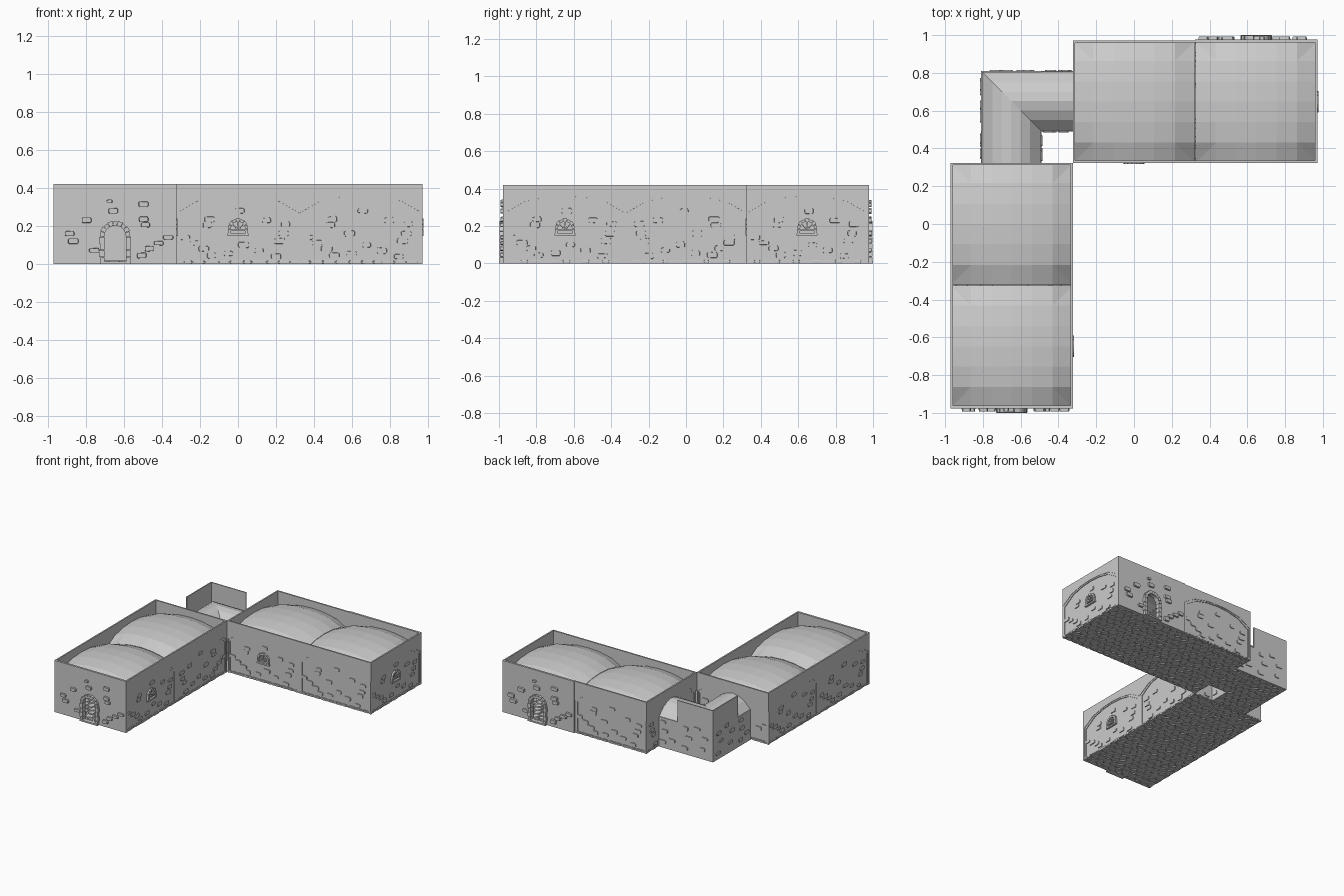
import bpy, bmesh, math, random
from mathutils import Vector, Matrix, noise

if "Cube" in bpy.data.objects:
    bpy.data.objects.remove(bpy.data.objects["Cube"])

random.seed(4)
BAY, H = 0.647, 0.42
h = BAY / 2
RISE = [0, .062, .085, .092, .085, .062, 0]      # faceted arch profile
U = [-1, -.67, -.33, 0, .33, .67, 1]
OUTER = [(u * h, .268 + r) for u, r in zip(U, RISE)]
INNER = [(u * (h - .024), .258 + r) for u, r in zip(U, RISE)]
COR = [(0, .24), (.06, .30), (.11, .325), (.16, .335), (.21, .325), (.26, .30), (.32, .24)]
STONES = [(-.24, .16), (-.22, .12), (-.15, .23), (-.11, .07), (-.03, .33), (-.01, .28),
          (.15, .315), (.15, .235), (.16, .205), (.28, .14), (.23, .11), (.18, .08), (.14, .045)]
EXTRA = [(-.03, .1), (-.2, .04), (.05, .055), (-.25, .21), (.06, .16)]


def finish(name, bm):
    bmesh.ops.recalc_face_normals(bm, faces=bm.faces)
    me = bpy.data.meshes.new(name)
    bm.to_mesh(me)
    bm.free()
    ob = bpy.data.objects.new(name, me)
    bpy.context.collection.objects.link(ob)
    return ob


def prism(bm, pts, n0, n1, M, taper=1.0):
    """Wall-plane polygon (u, z) extruded from depth n0 to n1 (outward positive)."""
    cu = sum(p[0] for p in pts) / len(pts)
    cz = sum(p[1] for p in pts) / len(pts)
    a = [bm.verts.new(M @ Vector((u, -n0, z))) for u, z in pts]
    b = [bm.verts.new(M @ Vector((cu + (u - cu) * taper, -n1, cz + (z - cz) * taper))) for u, z in pts]
    bm.faces.new(a[::-1])
    bm.faces.new(b)
    for i in range(len(pts)):
        j = (i + 1) % len(pts)
        bm.faces.new((a[i], a[j], b[j], b[i]))


def rect(u0, u1, z0, z1):
    return [(u0, z0), (u1, z0), (u1, z1), (u0, z1)]


def sector(cz, r0, r1, a0, a1):
    return [(r * math.cos(a), cz + r * math.sin(a)) for r, a in ((r0, a0), (r1, a0), (r1, a1), (r0, a1))]


def place(x, y, deg):
    return Matrix.Translation((x, y, 0)) @ Matrix.Rotation(math.radians(deg), 4, 'Z')


def stones(name, spots, n0, n1, M):
    # rough chipped blocks with clipped corners
    bm = bmesh.new()
    for u, z in spots:
        w, t = random.uniform(.024, .032), random.uniform(.012, .017)
        if z > .325:
            w, t = .016, .01
        c = .006
        pts = [(-w + c, -t), (w - c, -t), (w, -t + c), (w, t - c), (w - c, t), (-w + c, t), (-w, t - c), (-w, -t + c)]
        prism(bm, [(u + a, z + b + random.uniform(-.002, .002)) for a, b in pts], n0, n1, M, .88)
    finish(name, bm)


def arch_blocks(bm, cz, r0, r1, n, n0, n1, M):
    for i in range(n):
        g = .03
        prism(bm, sector(cz, r0, r1 + .003 * (i % 2), math.pi * (i + g) / n, math.pi * (i + 1 - g) / n), n0, n1, M)


def arched_bay(x, y, deg, window=False, passage=False):
    M = place(x, y, deg)
    bm = bmesh.new()
    prism(bm, OUTER + [(h, H), (-h, H)], -.012, 0, M)
    hi = h - .024
    prism(bm, [(-h, 0)] + OUTER + [(h, 0), (hi, 0)] + INNER[::-1] + [(-hi, 0)], -.012, -.003, M)
    notch = []
    if passage:
        notch = [(.15, 0)] + [(.15 - t * .3 / .32, z - .012) for t, z in COR] + [(-.15, 0)]
    prism(bm, [(-hi, 0)] + INNER + [(hi, 0)] + notch, -.014, -.008, M)
    finish("arched_wall", bm)
    f = random.choice((-1, 1))
    spots = [(f * u, z) for u, z in STONES + EXTRA if z < .3]
    spots = [(u, z) for u, z in spots if not (window and abs(u) < .09 and .11 < z < .27)
             and not (passage and abs(u) < .18 + .01)]
    stones("wall_stones", spots, -.018, -.002, M)
    if window:
        bm = bmesh.new()
        arch_blocks(bm, .185, .038, .053, 7, -.012, .006, M)
        prism(bm, rect(-.056, .056, .148, .16), -.012, .007, M)
        for s in (-1, 1):
            prism(bm, rect(s * .0455 - .0075, s * .0455 + .0075, .16, .185), -.012, .006, M)
        arch_blocks(bm, .18, .008, .015, 5, -.012, .002, M)
        for a in (45, 90, 135):
            a = math.radians(a)
            prism(bm, sector(.18, .014, .045, a - .08, a + .08), -.012, .002, M)
        prism(bm, rect(-.04, .04, .175, .182), -.012, .002, M)
        finish("window_frame", bm)


def door_bay(x, y, deg):
    M = place(x, y, deg)
    bm = bmesh.new()
    arc = [(.06 * math.cos(math.pi * i / 8), .145 + .06 * math.sin(math.pi * i / 8)) for i in range(9)]
    prism(bm, [(-h, 0), (-h, H), (h, H), (h, 0), (.06, 0)] + arc + [(-.06, 0)], -.01, .007, M)
    finish("door_wall", bm)
    stones("door_wall_stones", STONES, 0, .021, M)
    bm = bmesh.new()
    arch_blocks(bm, .145, .057, .08, 9, -.014, .026, M)
    for s in (-1, 1):
        for k in range(4):
            w = .001 + .004 * (k % 2)
            a, b = sorted((s * .057, s * (.079 + w)))
            prism(bm, rect(a, b, .036 * k + .001, .036 * k + .035), -.014, .026, M)
    prism(bm, rect(-.08, .08, 0, .012), -.014, .029, M)
    finish("door_frame", bm)


def vault(cx, cy):
    # shallow faceted sail vault over one square bay
    bm = bmesh.new()
    g = [[bm.verts.new((cx + u * (h - .001), cy + v * (h - .001), .268 + a + b - 4.3 * a * b))
          for u, a in zip(U, RISE)] for v, b in zip(U, RISE)]
    for i in range(6):
        for j in range(6):
            q = [g[i][j], g[i][j + 1], g[i + 1][j + 1], g[i + 1][j]]
            if i in (0, 5) and j in (0, 5):
                k = 1 if (i == j) else 0         # corner cells split into pendentive triangles
                bm.faces.new((q[k], q[k + 1], q[(k + 3) % 4]))
                bm.faces.new((q[k + 1], q[k + 2], q[(k + 3) % 4]))
            else:
                bm.faces.new(q)
    finish("vault", bm)


def floor(x0, x1, y0, y1):
    # slab with irregular hexagonal cobbles showing on both faces
    bm = bmesh.new()
    I = Matrix.Translation((0, 0, 0)) @ Matrix.Rotation(math.radians(-90), 4, 'X')
    prism(bm, [(x, -y) for x, y in ((x0, y0), (x1, y0), (x1, y1), (x0, y1))], -.013, -.005,
          Matrix(((1, 0, 0, 0), (0, 0, -1, 0), (0, -1, 0, 0), (0, 0, 0, 1))))
    for v in bm.verts:
        v.co.z = abs(v.co.z)
    r = .036
    dx, dy = r * math.sqrt(3), r * 1.5
    for j in range(int((y1 - y0) / dy) + 2):
        for i in range(int((x1 - x0) / dx) + 2):
            c = Vector((x0 + (i + .5 * (j % 2)) * dx, y0 + j * dy, 0))
            ps = []
            for k in range(6):
                a = math.radians(60 * k + 30)
                p = c + Vector((math.cos(a), math.sin(a), 0)) * r
                p += noise.noise_vector(Vector((p.x * 31, p.y * 31, 3.3))) * .026
                ps.append(Vector((min(max(p.x, x0), x1), min(max(p.y, y0), y1), 0)))
            m = sum(ps, Vector()) / 6
            ps = [m + (p - m) * .86 for p in ps]
            if max(p.x for p in ps) - min(p.x for p in ps) < .008 or max(p.y for p in ps) - min(p.y for p in ps) < .008:
                continue
            lo, mid, hi_ = [[bm.verts.new((m.x + (p.x - m.x) * s, m.y + (p.y - m.y) * s, z)) for p in ps]
                            for s, z in ((.9, 0), (1, .009), (.9, .018))]
            bm.faces.new(lo[::-1])
            bm.faces.new(hi_)
            for a, b in ((lo, mid), (mid, hi_)):
                for k in range(6):
                    bm.faces.new((a[k], a[(k + 1) % 6], b[(k + 1) % 6], b[k]))
    finish("cobbled_floor", bm)


L, Q = .971, .6475
# south hall: door at the front, window on the right, passage at the back
door_bay(-Q, -L, 0)
arched_bay(-.324, -Q, 90, window=True)
arched_bay(-.324, 0, 90)
arched_bay(-L, -Q, -90)
arched_bay(-L, 0, -90)
arched_bay(-Q, .324, 180, passage=True)
# east hall: door at the back, windows front and right, passage on the left
door_bay(Q, L, 180)
arched_bay(0, L, 180)
arched_bay(0, .324, 0, window=True)
arched_bay(Q, .324, 0)
arched_bay(L, Q, 90, window=True)
arched_bay(-.324, Q, -90, passage=True)
for c in ((-Q, -Q), (-Q, 0), (0, Q), (Q, Q)):
    vault(*c)

# floors of halls and L-shaped passage
floor(-L, -.324, -L, .324)
floor(-.324, L, .324, L)
floor(-.81, -.49, .324, .81)
floor(-.49, -.324, .49, .81)

# mitred barrel vault of the passage
bm = bmesh.new()
rows = [[bm.verts.new(p) for p in ((-.81 + t, .322, z), (-.81 + t, .81 - t, z), (-.322, .81 - t, z))] for t, z in COR]
for a, b in zip(rows, rows[1:]):
    for k in range(2):
        bm.faces.new((a[k], a[k + 1], b[k + 1], b[k]))
finish("passage_vault", bm)

# passage walls: tall at the outer corner, low along the straight runs
for x, y, deg, w, top in ((-.81, .65, -90, .32, H), (-.65, .81, 180, .32, H), (-.81, .407, -90, .166, .245),
                          (-.407, .81, 180, .166, .245), (-.49, .407, 90, .166, .245), (-.407, .49, 0, .166, .245)):
    M = place(x, y, deg)
    bm = bmesh.new()
    prism(bm, rect(-w / 2, w / 2, 0, top), -.008, 0, M)
    finish("passage_wall", bm)
    spots = [(u * w / .34, z) for u, z in [(-.1, .05), (.07, .08), (-.06, .14), (.09, .17), (-.09, .21), (.02, .235)]
             if w > .2 or z < .15 or z == .21]
    stones("passage_stones", spots, -.004, .006, M)
